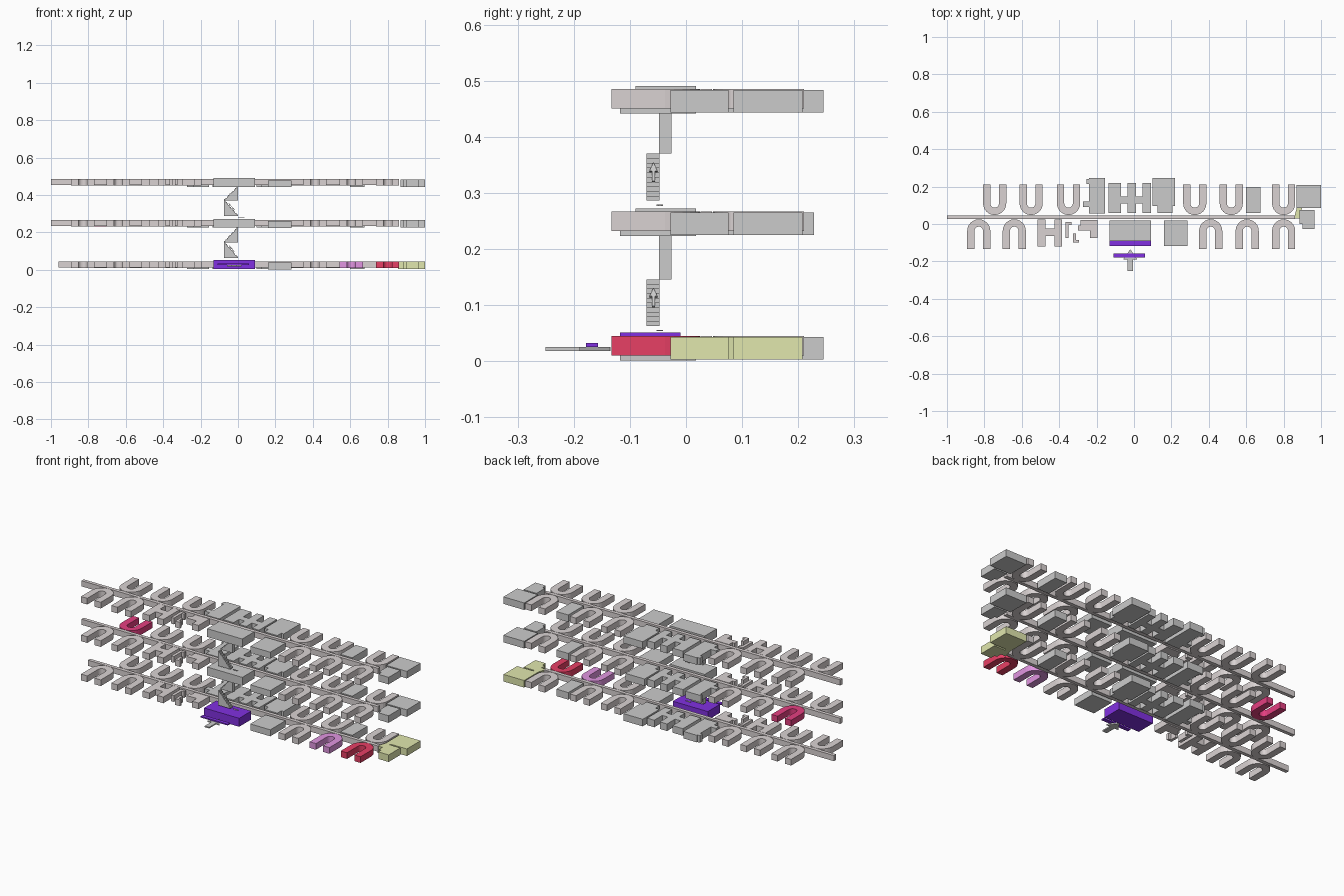
import bpy, bmesh, math

if "Cube" in bpy.data.objects:
    bpy.data.objects.remove(bpy.data.objects["Cube"])

def mat(name, rgb):
    m = bpy.data.materials.new(name)
    m.diffuse_color = (*rgb, 1)
    m.use_nodes = True
    m.node_tree.nodes["Principled BSDF"].inputs["Base Color"].default_value = m.diffuse_color
    return m

WARM = mat("warm_grey", (0.70, 0.65, 0.65))
BLUE = mat("entrance_blue", (0.22, 0.03, 0.75))
RED = mat("red", (0.80, 0.05, 0.13))
CRIMSON = mat("crimson", (0.78, 0.05, 0.22))
PINK = mat("magenta", (0.75, 0.30, 0.75))
YELLOW = mat("yellow", (0.75, 0.80, 0.42))

def finish(name, bm, m=None):
    bmesh.ops.recalc_face_normals(bm, faces=bm.faces)
    me = bpy.data.meshes.new(name)
    bm.to_mesh(me)
    bm.free()
    ob = bpy.data.objects.new(name, me)
    bpy.context.collection.objects.link(ob)
    if m:
        me.materials.append(m)
    return ob

def extrude(bm, pts, vec):
    f = bm.faces.new([bm.verts.new(p) for p in pts])
    r = bmesh.ops.extrude_face_region(bm, geom=[f])
    bmesh.ops.translate(bm, vec=vec, verts=[v for v in r["geom"] if isinstance(v, bmesh.types.BMVert)])

def plan(name, outlines, z0, z1, m=None):
    """Extrude one or more plan outlines upward."""
    bm = bmesh.new()
    for o in outlines:
        extrude(bm, [(x, y, z0) for x, y in o], (0, 0, z1 - z0))
    return finish(name, bm, m)

def rect(x0, x1, y0, y1):
    return [(x0, y0), (x1, y0), (x1, y1), (x0, y1)]

def u_outline(cx, base, tip, n=12):
    """U-shaped classroom: round end at base, open arms reaching tip."""
    s = 1 if tip > base else -1
    R, r = 0.062, 0.023
    yc = base + s * R
    arc = [math.pi + math.pi * i / n for i in range(n + 1)]
    outer = [(cx + R * math.cos(a), yc + s * R * math.sin(a)) for a in arc]
    inner = [(cx + r * math.cos(a), yc + s * r * math.sin(a)) for a in reversed(arc)]
    return ([(cx - R, tip)] + outer + [(cx + R, tip), (cx + r, tip)]
            + inner + [(cx - r, tip)])

def arrow_pts(length, head, half, shaft):
    """Arrow in 2D pointing along +v, tail at v = 0."""
    n = length - head
    return [(-shaft, 0), (shaft, 0), (shaft, n), (half, n), (0, length), (-half, n), (-shaft, n)]

FLOORS = [0.0, 0.222, 0.44]
for i, z in enumerate(FLOORS):
    t = f"floor{i + 1}_"
    lo, hi = z + 0.010, z + 0.045
    glo, ghi = z + 0.003, z + 0.043
    back = 0.228 if i == 1 else 0.245
    # corridor spine
    plan(t + "corridor", [rect(-0.96 if i == 0 else -1.0, 0.86, 0.026, 0.046)], lo + 0.003, hi, WARM)
    # back row of U rooms
    for k, cx in enumerate((-0.745, -0.55, -0.35, 0.325, 0.52, 0.80)):
        c = CRIMSON if (i, k) == (1, 0) else WARM
        plan(f"{t}back_u_room_{k}", [u_outline(cx, 0.048, 0.21)], lo, hi, c)
    # front row of U rooms
    for k, cx in enumerate((-0.83, -0.64, 0.41, 0.605, 0.80)):
        c = {3: PINK, 4: RED}.get(k, WARM) if i == 0 else WARM
        plan(f"{t}front_u_room_{k}", [u_outline(cx, 0.025, -0.133)], lo, hi, c)
    # front H room and small service rooms
    plan(t + "h_room", [rect(-0.515, -0.472, -0.12, 0.025), rect(-0.472, -0.425, -0.065, -0.025),
                        rect(-0.425, -0.385, -0.12, 0.025)], lo, hi, WARM)
    plan(t + "service_rooms", [rect(-0.367, -0.350, -0.075, 0.012), rect(-0.350, -0.335, -0.005, 0.012),
                               rect(-0.325, -0.295, -0.10, -0.085), rect(-0.325, -0.310, -0.085, -0.05)],
         lo, hi, WARM)
    plan(t + "small_office", [rect(-0.30, -0.235, -0.035, -0.008), rect(-0.285, -0.235, -0.008, 0.022),
                              rect(-0.235, -0.195, -0.075, 0.022)], lo, hi, WARM)
    # back centre rooms
    plan(t + "stair_room", [rect(-0.255, -0.24, 0.215, min(0.24, back)), rect(-0.272, -0.24, 0.09, 0.12),
                            rect(-0.24, -0.155, 0.055, back)], glo, ghi)
    plan(t + "washrooms", [rect(-0.135, -0.070, 0.06, 0.22), rect(-0.070, -0.035, 0.11, 0.148),
                           rect(-0.035, 0.010, 0.06, 0.22), rect(0.010, 0.045, 0.11, 0.148),
                           rect(0.045, 0.090, 0.06, 0.22)], glo, ghi)
    plan(t + "back_hall", [[(0.125, 0.06), (0.205, 0.06), (0.205, 0.095), (0.22, 0.095),
                            (0.22, back), (0.10, back), (0.10, 0.095), (0.125, 0.095)]], glo, ghi)
    plan(t + "store_room", [rect(0.60, 0.675, 0.06, 0.198)], glo, ghi)
    # front hall beside the lobby
    plan(t + "front_hall", [rect(0.16, 0.285, -0.118, 0.018)], z + 0.001, z + 0.038)
    # central lobby
    plan(t + "lobby", [rect(-0.13, 0.09, -0.118 if i == 0 else -0.09, -0.01 if i == 0 else 0.018)],
         z + 0.003, z + 0.051 - i * 0.0005, BLUE if i == 0 else None)
    # end rooms at the right
    c = YELLOW if i == 0 else None
    plan(t + "end_room_large", [rect(0.87, 1.0, 0.085, 0.208)], glo, ghi, c)
    plan(t + "end_room_small", [rect(0.90, 0.965, -0.028, 0.0), rect(0.885, 0.965, 0.0, 0.076)], glo, ghi, c)
    if i == 0:
        plan("end_room_link", [[(0.855, 0.03), (0.885, 0.03), (0.885, 0.06), (0.90, 0.085), (0.87, 0.085)]],
             glo, ghi, c)

def flight(name, x0, x1, y0, y1, z0, z1, n=10):
    """Solid flight of steps climbing from x0 to x1."""
    dx, dz = (x1 - x0) / n, (z1 - z0) / n
    pts = [(x0, y0, z0)]
    for k in range(n):
        pts += [(x0 + k * dx, y0, z0 + (k + 1) * dz), (x0 + (k + 1) * dx, y0, z0 + (k + 1) * dz)]
    pts.append((x1, y0, z0))
    bm = bmesh.new()
    extrude(bm, pts, (0, y1 - y0, 0))
    finish(name, bm)

# two half-flights between neighbouring floors, with direction arrows
for i, (a, mid, b) in enumerate(((0.063, 0.146, 0.226), (0.286, 0.370, 0.443))):
    flight(f"stairs{i + 1}_lower", 0.0, -0.075, -0.070, -0.047, a, mid)
    flight(f"stairs{i + 1}_upper", -0.075, 0.0, -0.048, -0.026, mid, b)
    bm = bmesh.new()
    s = (mid - a) / 0.075
    extrude(bm, [(-0.020 - v, -0.058 + u, a + 0.011 + s * (0.020 + v))
                 for u, v in arrow_pts(0.030, 0.014, 0.007, 0.003)], (0.002, 0, 0.002))
    finish(f"stairs{i + 1}_arrow", bm)
    plan(f"stairs{i + 1}_floor_arrow", [[(0.035 - v, -0.047 + u) for u, v in arrow_pts(0.035, 0.014, 0.006, 0.003)]],
         a - 0.009, a - 0.007)

# entrance arrow and blank sign bar in front of the lobby
plan("entrance_arrow", [[(-0.02 + u, -0.25 + v) for u, v in arrow_pts(0.115, 0.055, 0.038, 0.014)]], 0.018, 0.025)
plan("entrance_sign", [rect(-0.11, 0.06, -0.178, -0.157)], 0.025, 0.032, BLUE)
